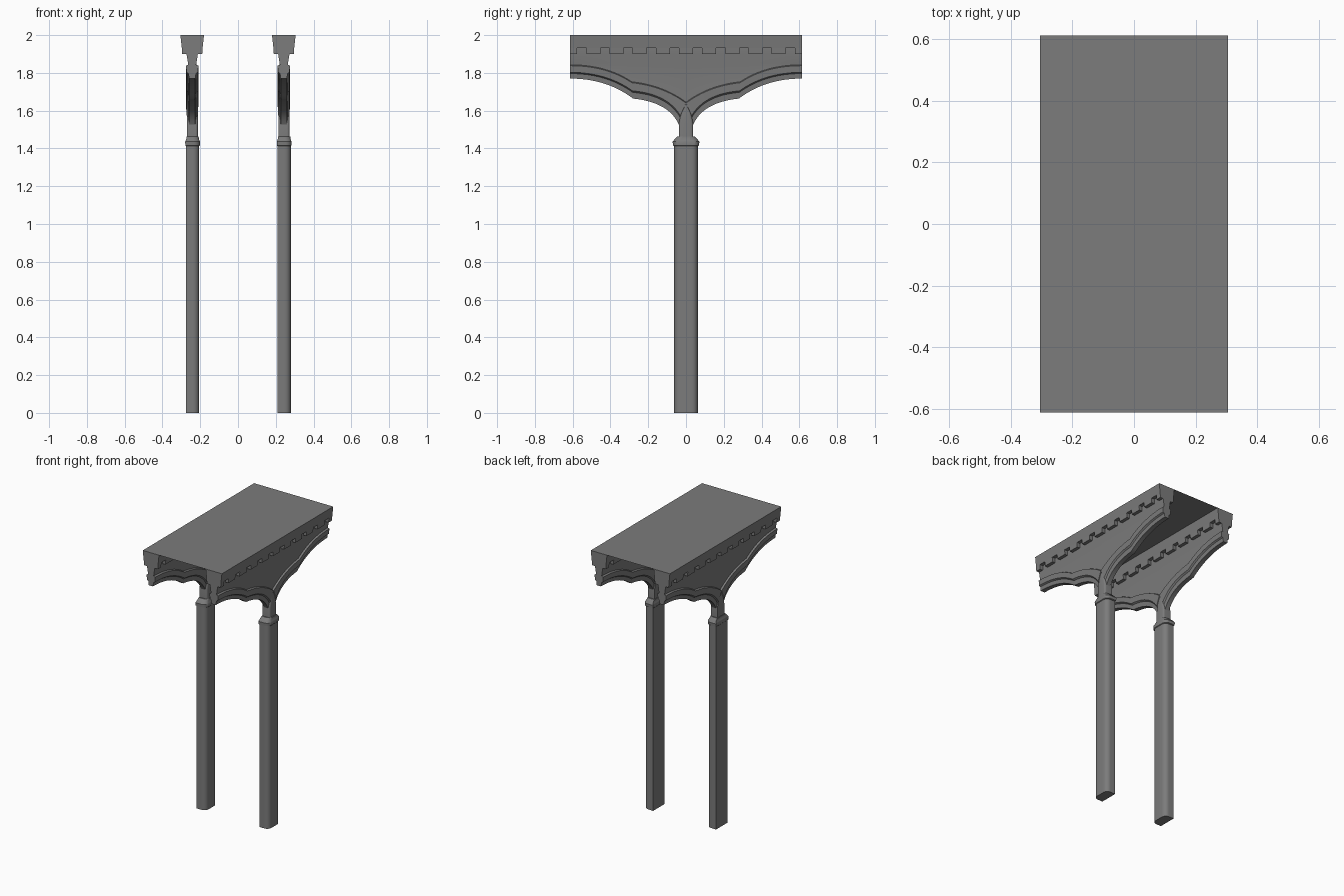
import bpy, bmesh, math

if "Cube" in bpy.data.objects:
    bpy.data.objects.remove(bpy.data.objects["Cube"])

HALF_LEN = 0.613
SIDES = {"left": -0.2425, "right": 0.2425}

# Dark grey stone
stone = bpy.data.materials.new("dark_stone")
stone.diffuse_color = (0.2, 0.2, 0.2, 1)
stone.use_nodes = True
stone.node_tree.nodes["Principled BSDF"].inputs["Base Color"].default_value = stone.diffuse_color


def finish(name, bm, x=0.0, smooth=False):
    bmesh.ops.recalc_face_normals(bm, faces=bm.faces)
    mesh = bpy.data.meshes.new(name)
    bm.to_mesh(mesh)
    bm.free()
    mesh.materials.append(stone)
    ob = bpy.data.objects.new(name, mesh)
    bpy.context.collection.objects.link(ob)
    ob.location.x = x
    if smooth:
        bpy.ops.object.select_all(action='DESELECT')
        bpy.context.view_layer.objects.active = ob
        ob.select_set(True)
        bpy.ops.object.shade_smooth_by_angle(angle=math.radians(30))
    return ob


def loft(bm, rings):
    """Skin a list of equal-sized closed rings and cap both ends."""
    vs = [[bm.verts.new(p) for p in r] for r in rings]
    n = len(vs[0])
    for a, b in zip(vs, vs[1:]):
        for i in range(n):
            j = (i + 1) % n
            bm.faces.new((a[i], a[j], b[j], b[i]))
    bm.faces.new(vs[0])
    bm.faces.new(vs[-1])


def d_ring(x0, x1, hy, z, r=0.032, n=6):
    """Flat back at x0, rounded corners on the front at x1."""
    pts = [(x0, -hy, z)]
    for sign in (-1, 1):
        for k in range(n + 1):
            a = math.pi / 2 * k / n
            if sign > 0:
                a = math.pi / 2 - a
            pts.append((x1 - r + r * math.sin(a), sign * (hy - r + r * math.cos(a)), z))
    pts.append((x0, hy, z))
    return pts


def bez(p0, c, p1, n):
    out = []
    for i in range(n + 1):
        t = i / n
        out.append(tuple((1 - t) ** 2 * a + 2 * t * (1 - t) * b + t * t * d
                         for a, b, d in zip(p0, c, p1)))
    return out


def lobes(outer, c1, cusp, c2, inner, n=12):
    return bez(outer, c1, cusp, n) + bez(cusp, c2, inner, n)[1:]


# Three edges of the two-lobed arch: underside, moulding step, moulding top
lower = lobes((HALF_LEN, 1.770), (0.42, 1.770), (0.28, 1.664), (0.09, 1.645), (0.037, 1.525))
middle = lobes((HALF_LEN, 1.803), (0.42, 1.803), (0.283, 1.705), (0.10, 1.69), (0.03, 1.575))
upper = lobes((HALF_LEN, 1.838), (0.42, 1.838), (0.287, 1.748), (0.12, 1.73), (0, 1.640))


def mix(p, q, t):
    return tuple(a + (b - a) * t for a, b in zip(p, q))


def arch_ring(i, side):
    lo, mi, up = lower[i], middle[i], upper[i]
    prof = [(0.016, lo), (0.020, mix(lo, mi, 0.8)), (0.030, mi), (0.033, up),
            (0.021, (up[0], up[1] + 0.005)), (0.022, (up[0], 1.85)),
            (0.03, (up[0], 1.90)), (0.03, (up[0], 1.94))]
    right = [(w, side * p[0], p[1]) for w, p in prof]
    return right + [(-x, y, z) for x, y, z in reversed(right)]


for label, x in SIDES.items():
    # Column shaft
    bm = bmesh.new()
    loft(bm, [d_ring(-0.033, 0.037, 0.0625, z) for z in (0, 1.42)])
    finish(label + "_column", bm, x, True)

    # Collar and neck
    bm = bmesh.new()
    prof = [(0.0, 1.412), (0.007, 1.416), (0.008, 1.436), (0.003, 1.442),
            (-0.004, 1.452), (-0.018, 1.464)]
    loft(bm, [d_ring(-0.033 - max(d, -0.005) * 0.5, 0.037 + max(d, -0.005) * 0.5,
                     0.0625 + d, z) for d, z in prof])
    finish(label + "_collar", bm, x, True)
    bm = bmesh.new()
    loft(bm, [d_ring(-0.027, 0.03, 0.038, z, 0.012, 4) for z in (1.45, 1.53)]
         + [d_ring(-0.027, 0.03, 0.028, 1.585, 0.012, 4),
            d_ring(-0.025, 0.026, 0.013, 1.64, 0.012, 4)])
    finish(label + "_neck", bm, x, True)

    # Bracket web with moulded arch edge, both directions
    bm = bmesh.new()
    for side in (1, -1):
        loft(bm, [arch_ring(i, side) for i in range(len(lower))])
    finish(label + "_arch_bracket", bm, x, True)

    # Tapered top beam
    bm = bmesh.new()
    sect = [(-0.0625, 2.0), (-0.055, 1.932), (0.055, 1.932), (0.0625, 2.0)]
    loft(bm, [[(px, y, z) for px, z in sect] for y in (-HALF_LEN, HALF_LEN)])
    finish(label + "_beam", bm, x)

    # Row of dentils under the beam
    bm = bmesh.new()
    sect = [(-0.055, 1.932), (-0.053, 1.9), (0.053, 1.9), (0.055, 1.932)]
    for k in range(-5, 6):
        c = k * HALF_LEN / 5
        ends = [max(-HALF_LEN, c - 0.037), min(HALF_LEN, c + 0.037)]
        loft(bm, [[(px, y, z) for px, z in sect] for y in ends])
    finish(label + "_dentils", bm, x)

# Thin roof sheet joining both beams
bm = bmesh.new()
bm.faces.new([bm.verts.new((sx * 0.305, sy * HALF_LEN, 2.0))
              for sx, sy in ((-1, -1), (1, -1), (1, 1), (-1, 1))])
finish("roof_sheet", bm)
